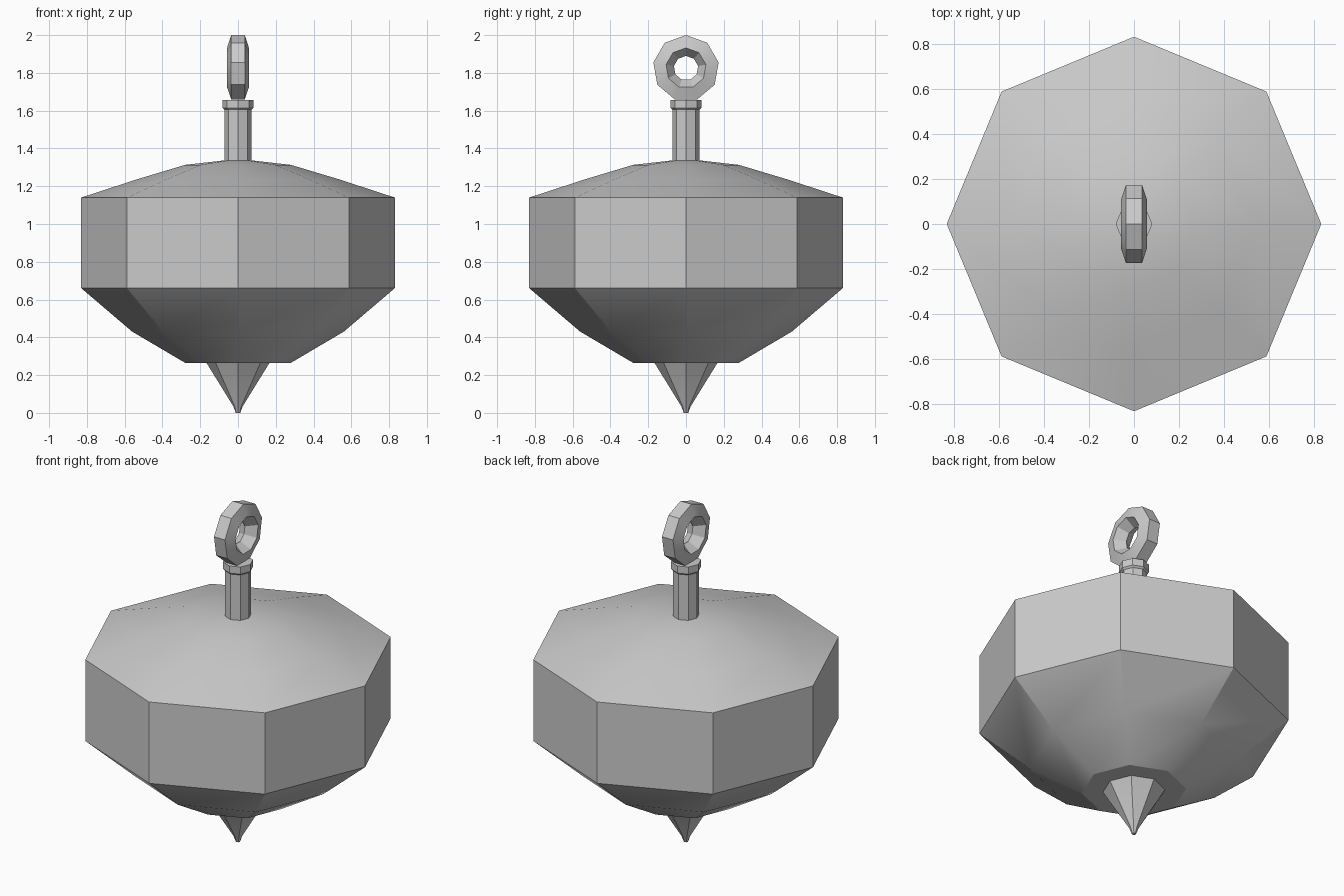
import bpy, bmesh
from math import radians, sin, cos, pi

if "Cube" in bpy.data.objects:
    bpy.data.objects.remove(bpy.data.objects["Cube"])


def finish(name, bm):
    bmesh.ops.remove_doubles(bm, verts=bm.verts[:], dist=1e-5)
    bmesh.ops.recalc_face_normals(bm, faces=bm.faces[:])
    mesh = bpy.data.meshes.new(name)
    bm.to_mesh(mesh)
    bm.free()
    ob = bpy.data.objects.new(name, mesh)
    bpy.context.collection.objects.link(ob)
    bpy.ops.object.select_all(action='DESELECT')
    ob.select_set(True)
    bpy.context.view_layer.objects.active = ob
    bpy.ops.object.shade_smooth_by_angle(angle=radians(30))
    return ob


def lathe(name, profile, sides=8):
    """Turn a (radius, z) profile about the z axis; both ends are capped."""
    bm = bmesh.new()
    rings = [[bm.verts.new((r * cos(2 * pi * i / sides), r * sin(2 * pi * i / sides), z))
              for i in range(sides)] for r, z in profile]
    for a, b in zip(rings, rings[1:]):
        for i in range(sides):
            j = (i + 1) % sides
            bm.faces.new((a[i], a[j], b[j], b[i]))
    bm.faces.new(rings[0][::-1])
    bm.faces.new(rings[-1])
    return finish(name, bm)


# weighted body with shallow dome and tapered underside
lathe("body", [(0.28, 0.265), (0.56, 0.43), (0.83, 0.66), (0.83, 1.14),
               (0.54, 1.235), (0.28, 1.313), (0.07, 1.337)])

# pointed tip
lathe("tip", [(0.012, 0.0), (0.025, 0.035), (0.167, 0.265)])

# stem with collar
lathe("stem", [(0.071, 1.33), (0.071, 1.605), (0.081, 1.615), (0.081, 1.657)])

# nine-sided ring with a five-sided section, standing in the yz plane
bm = bmesh.new()
N, M, MAJOR, MINOR, CZ = 9, 5, 0.126, 0.061, 1.825
loops = []
for i in range(N):
    a = 2 * pi * i / N
    loop = []
    for k in range(M):
        t = radians(36) + 2 * pi * k / M
        r = MAJOR + MINOR * cos(t)
        loop.append(bm.verts.new((MINOR * sin(t), r * sin(a), CZ + r * cos(a))))
    loops.append(loop)
for i in range(N):
    p, q = loops[i], loops[(i + 1) % N]
    for k in range(M):
        m = (k + 1) % M
        bm.faces.new((p[k], p[m], q[m], q[k]))
finish("ring", bm)
